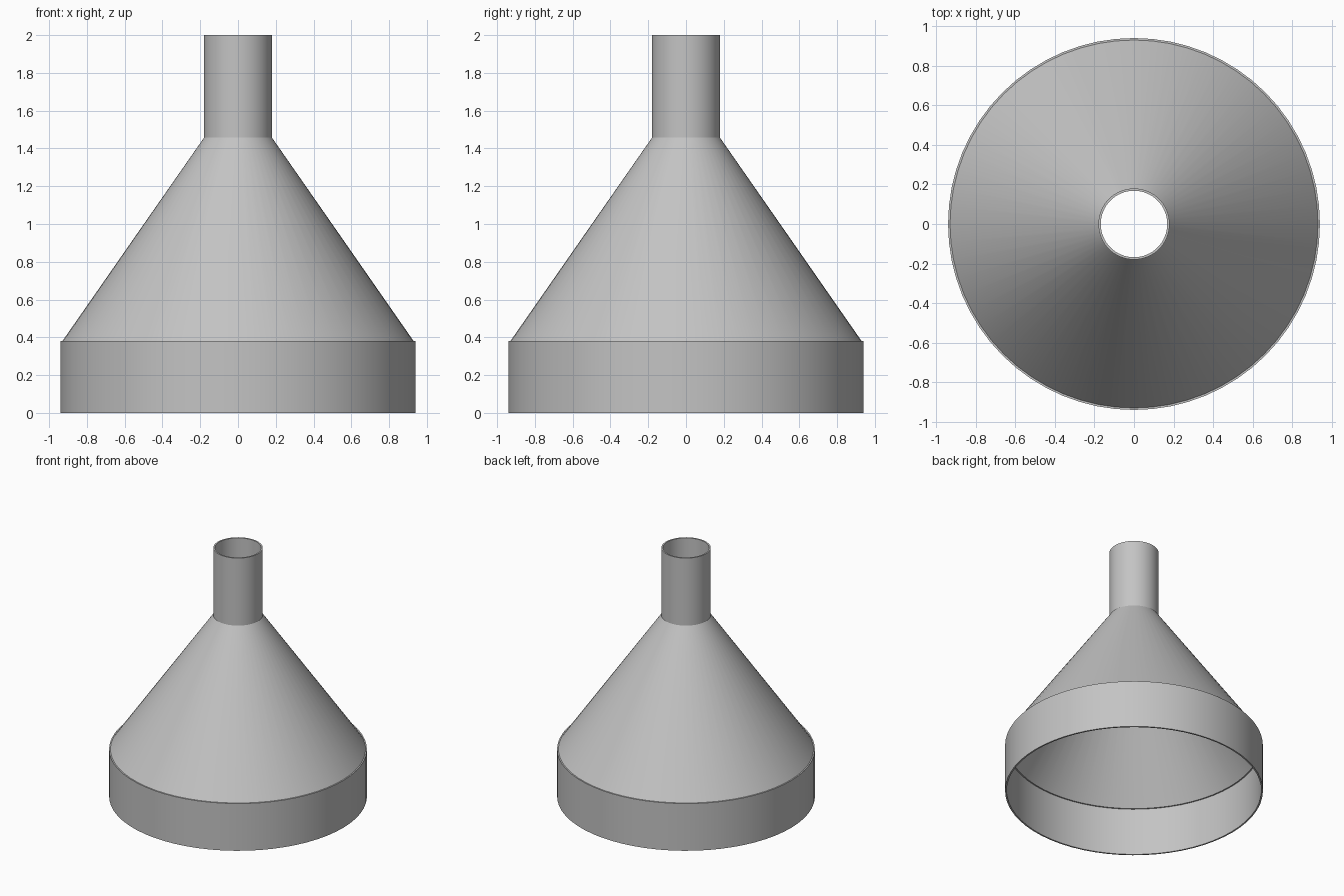
import bpy
import bmesh
from math import radians, cos, sin, tau

SIDES = 64

cube = bpy.data.objects.get("Cube")
if cube:
    bpy.data.objects.remove(cube, do_unlink=True)

gray = bpy.data.materials.new("plain gray")
gray.use_nodes = True
color = (0.55, 0.55, 0.55, 1)
gray.diffuse_color = color
gray.node_tree.nodes["Principled BSDF"].inputs["Base Color"].default_value = color


def lathe(name, profile):
    """Revolve a closed (radius, height) profile around the z axis."""
    bm = bmesh.new()
    rings = []
    for i in range(SIDES):
        a = tau * i / SIDES
        rings.append([bm.verts.new((r * cos(a), r * sin(a), z)) for r, z in profile])
    n = len(profile)
    for i, ring in enumerate(rings):
        after = rings[(i + 1) % SIDES]
        for j in range(n):
            k = (j + 1) % n
            bm.faces.new((ring[j], after[j], after[k], ring[k]))
    bmesh.ops.recalc_face_normals(bm, faces=bm.faces)
    mesh = bpy.data.meshes.new(name)
    bm.to_mesh(mesh)
    bm.free()
    mesh.materials.append(gray)
    obj = bpy.data.objects.new(name, mesh)
    bpy.context.collection.objects.link(obj)
    bpy.ops.object.select_all(action="DESELECT")
    obj.select_set(True)
    bpy.context.view_layer.objects.active = obj
    bpy.ops.object.shade_smooth_by_angle(angle=radians(25))
    return obj


# One thin hollow wall: collar, cone and spout, outside then inside
outside = [(0.94, 0), (0.94, 0.38), (0.93, 0.38), (0.18, 1.457), (0.18, 2)]
inside = [(0.168, 2), (0.168, 1.457), (0.918, 0.38), (0.928, 0.38), (0.928, 0)]
lathe("funnel", outside + inside)
